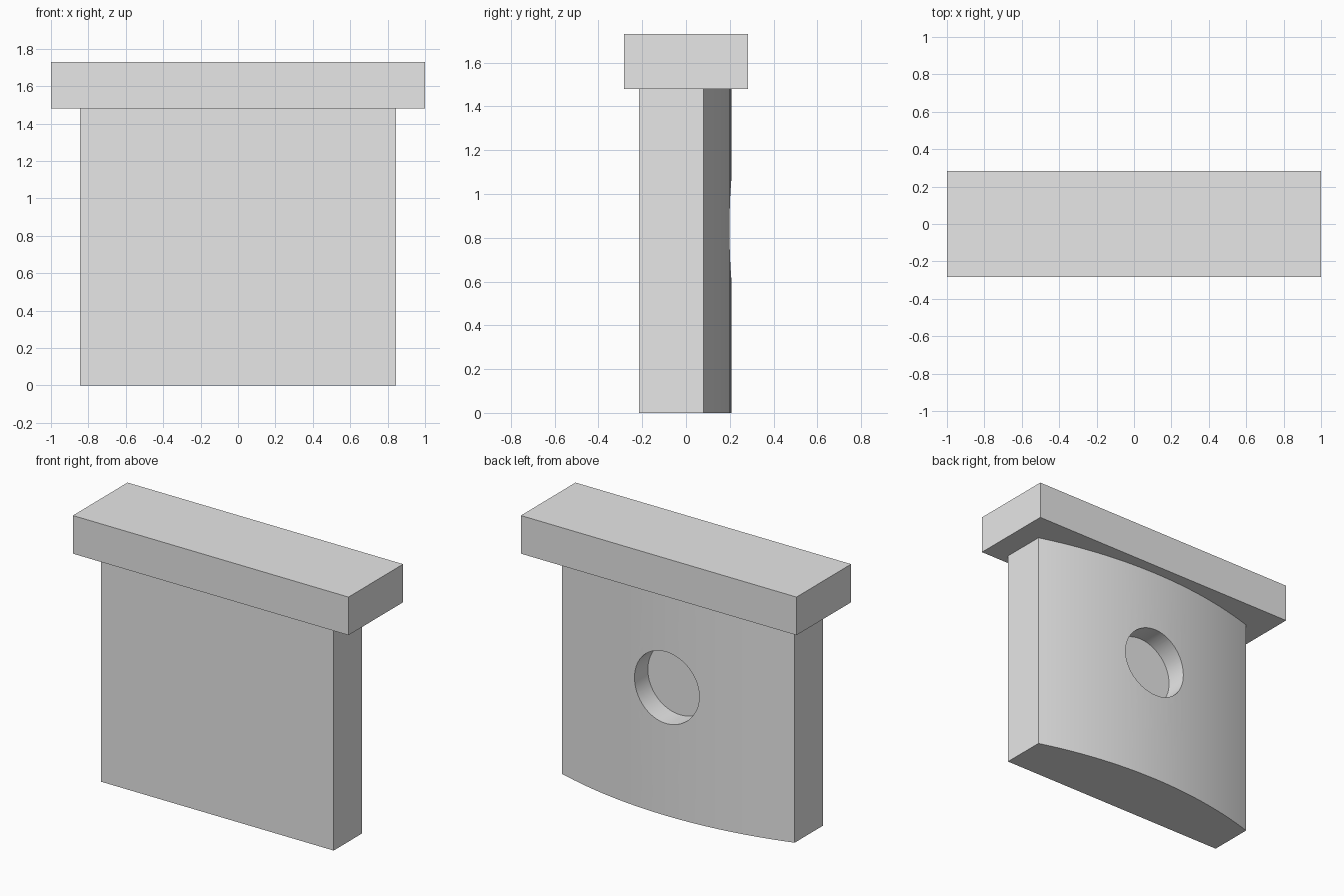
import bpy, bmesh, math
from mathutils import Matrix

if "Cube" in bpy.data.objects:
    bpy.data.objects.remove(bpy.data.objects["Cube"], do_unlink=True)

grey = bpy.data.materials.new("light grey")
grey.use_nodes = True
grey.diffuse_color = (0.8, 0.8, 0.8, 1)
grey.node_tree.nodes["Principled BSDF"].inputs["Base Color"].default_value = (0.8, 0.8, 0.8, 1)


def add_object(name, bm):
    bmesh.ops.recalc_face_normals(bm, faces=bm.faces)
    mesh = bpy.data.meshes.new(name)
    bm.to_mesh(mesh)
    bm.free()
    mesh.materials.append(grey)
    obj = bpy.data.objects.new(name, mesh)
    bpy.context.collection.objects.link(obj)
    return obj


def add_prism(name, outline, bottom, top):
    bm = bmesh.new()
    face = bm.faces.new([bm.verts.new((x, y, bottom)) for x, y in outline])
    up = bmesh.ops.extrude_face_region(bm, geom=[face])["geom"]
    verts = [v for v in up if isinstance(v, bmesh.types.BMVert)]
    bmesh.ops.translate(bm, verts=verts, vec=(0, 0, top - bottom))
    return add_object(name, bm)


# Body: flat front and sides, back bowed along a circular arc
half, front, side, crown, height = 0.845, -0.215, 0.08, 0.208, 1.48
rise = crown - side
radius = (half ** 2 + rise ** 2) / (2 * rise)
sweep = math.asin(half / radius)
steps = 32
outline = [(-half, front), (half, front)]
for i in range(steps + 1):
    a = sweep * (1 - 2 * i / steps)
    outline.append((radius * math.sin(a), crown - radius + radius * math.cos(a)))
body = add_prism("body", outline, 0, height)

# Round blind recess in the bowed back
floor, depth = 0.06, 0.4
bm = bmesh.new()
bmesh.ops.create_cone(
    bm, cap_ends=True, segments=64, radius1=0.235, radius2=0.235, depth=depth,
    matrix=Matrix.Translation((0, floor + depth / 2, 0.84)) @ Matrix.Rotation(math.pi / 2, 4, "X"))
cutter = add_object("recess_cutter", bm)
cutter.hide_render = True
cut = body.modifiers.new("recess", "BOOLEAN")
cut.operation = "DIFFERENCE"
cut.solver = "EXACT"
cut.object = cutter

# Bake the cut, then smooth the curved walls
bpy.context.view_layer.update()
graph = bpy.context.evaluated_depsgraph_get()
result = bpy.data.meshes.new_from_object(body.evaluated_get(graph))
body.modifiers.clear()
body.data = result
bpy.data.objects.remove(cutter, do_unlink=True)
for obj in bpy.context.selected_objects:
    obj.select_set(False)
body.select_set(True)
bpy.context.view_layer.objects.active = body
bpy.ops.object.shade_smooth_by_angle(angle=math.radians(30))

# Cap: overhanging slab on top of the body
w, d = 1.0, 0.283
add_prism("cap", [(-w, -d), (w, -d), (w, d), (-w, d)], height, 1.73)
